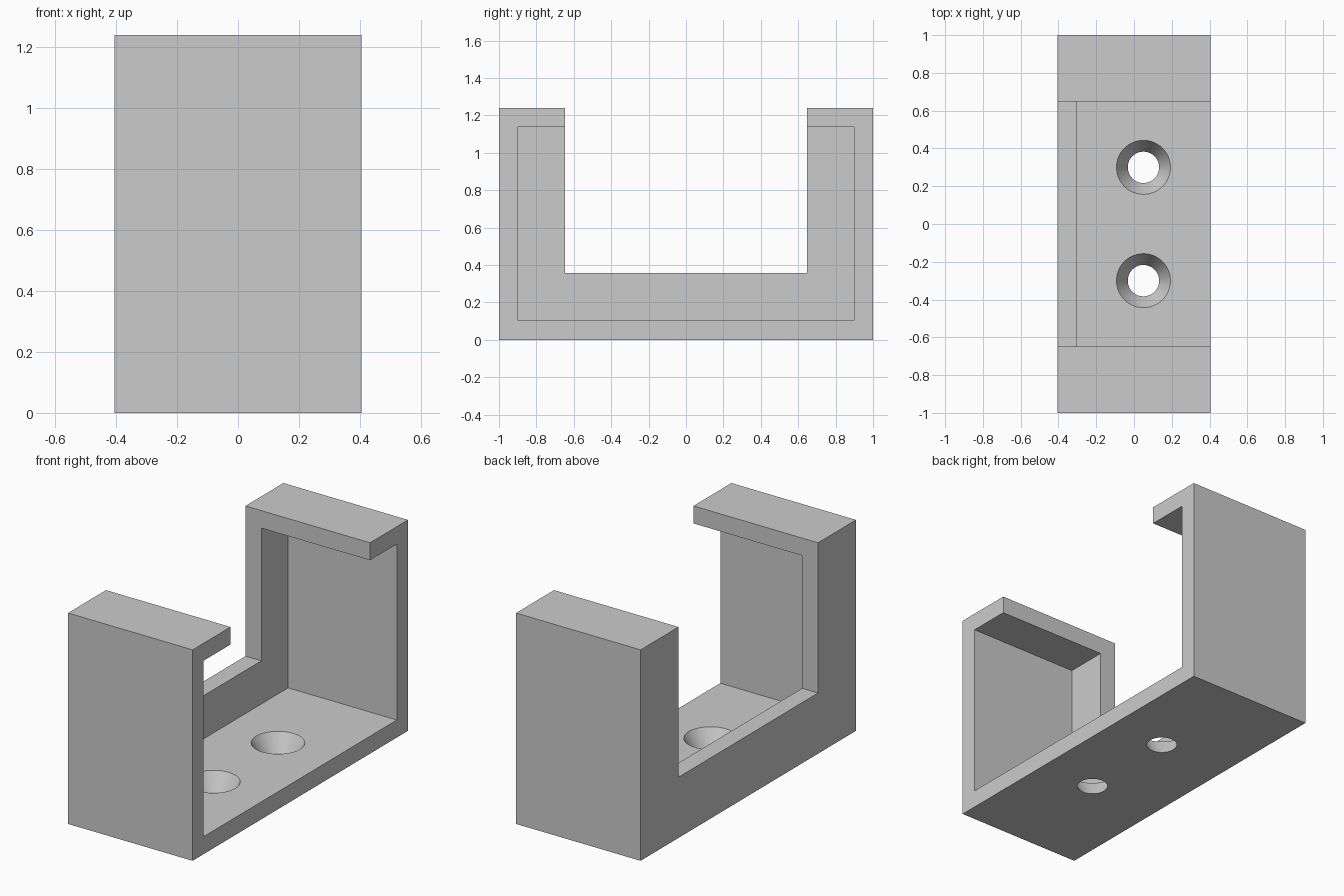
import bpy
from mathutils import Vector

cube = bpy.data.objects.get("Cube")
if cube:
    bpy.data.objects.remove(cube, do_unlink=True)

grey = bpy.data.materials.new("plain_grey")
grey.use_nodes = True
colour = (0.6, 0.6, 0.6, 1)
grey.diffuse_color = colour
grey.node_tree.nodes["Principled BSDF"].inputs["Base Color"].default_value = colour

WIDTH, DEPTH, HEIGHT = 0.81, 2.0, 1.24
WALL = 0.103
SLOT_HALF, SLOT_FLOOR = 0.648, 0.357
HOLE_X, HOLE_Y = 0.05, 0.3
HOLE_SMALL, HOLE_LARGE = 0.083, 0.143


def box(name, low, high):
    low, high = Vector(low), Vector(high)
    bpy.ops.mesh.primitive_cube_add(size=1, location=(low + high) / 2)
    ob = bpy.context.object
    ob.name = name
    ob.scale = high - low
    bpy.ops.object.transform_apply(location=True, rotation=False, scale=True)
    ob.data.materials.append(grey)
    return ob


def cut(target, cutter):
    mod = target.modifiers.new(cutter.name, "BOOLEAN")
    mod.operation = "DIFFERENCE"
    mod.solver = "EXACT"
    mod.object = cutter
    bpy.context.view_layer.objects.active = target
    bpy.ops.object.modifier_apply(modifier=mod.name)
    bpy.data.objects.remove(cutter, do_unlink=True)


x, y = WIDTH / 2, DEPTH / 2

# Solid body
bracket = box("bracket", (-x, -y, 0), (x, y, HEIGHT))

# Inner cavity, open on the left side
cut(bracket, box("cavity", (WALL - x, WALL - y, WALL), (x + 1, y - WALL, HEIGHT - WALL)))

# Wide slot from above, leaving two lips and a U-shaped side wall
cut(bracket, box("slot", (-x - 1, -SLOT_HALF, SLOT_FLOOR), (x + 1, SLOT_HALF, HEIGHT + 1)))

# Countersunk screw holes; the cones run past both faces of the floor
slope = (HOLE_LARGE - HOLE_SMALL) / WALL
over = 0.02
for side in (-1, 1):
    bpy.ops.mesh.primitive_cone_add(
        vertices=64, radius1=HOLE_SMALL - slope * over, radius2=HOLE_LARGE + slope * over,
        depth=WALL + 2 * over, location=(HOLE_X, side * HOLE_Y, WALL / 2))
    cone = bpy.context.object
    cone.name = "screw_hole"
    cone.data.materials.append(grey)
    cut(bracket, cone)

# Smooth the hole walls, keep the box edges sharp
bpy.ops.object.select_all(action="DESELECT")
bracket.select_set(True)
bpy.context.view_layer.objects.active = bracket
bpy.ops.object.shade_smooth_by_angle(angle=0.5)
